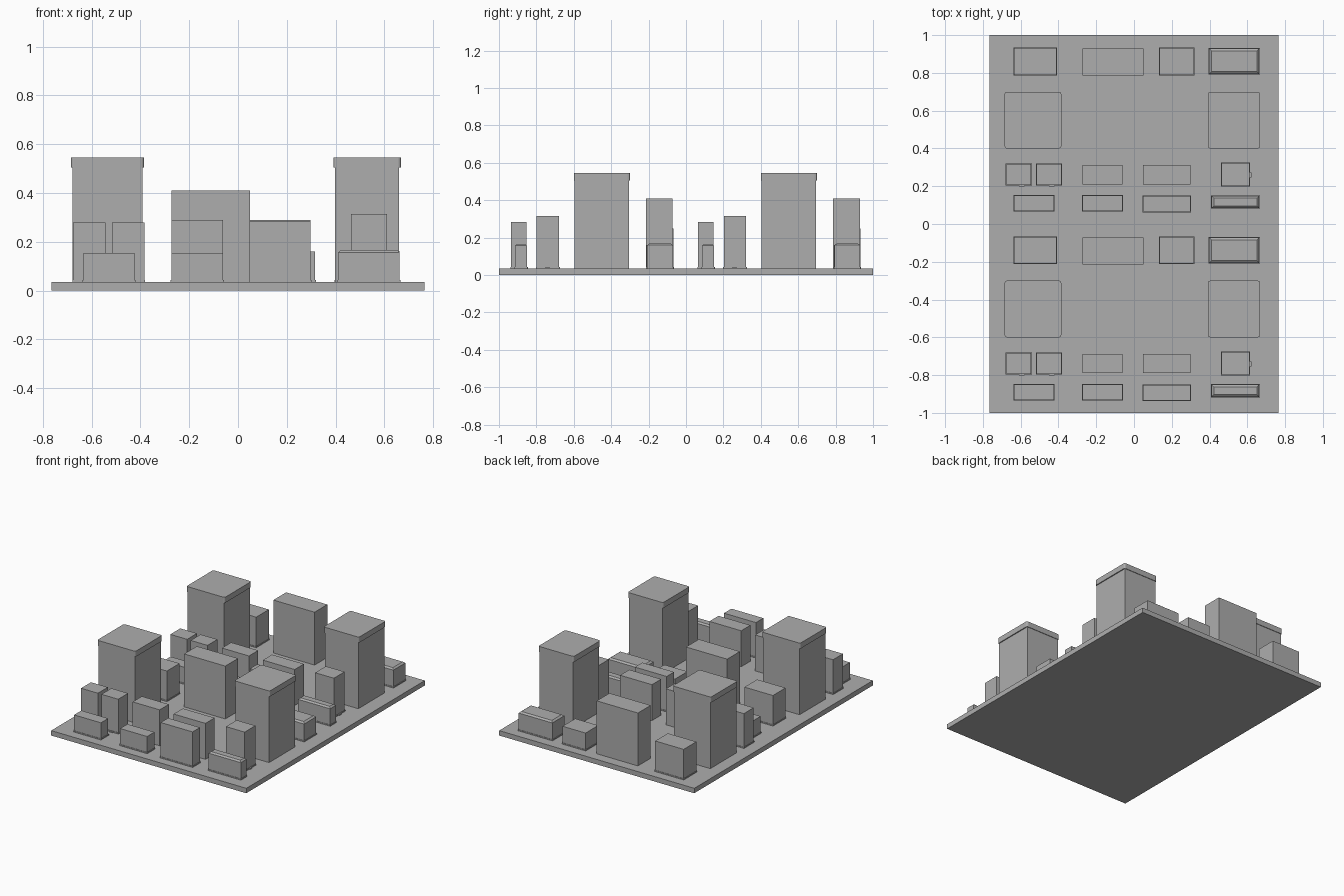
import bpy
import bmesh
from mathutils import Vector

if "Cube" in bpy.data.objects:
    bpy.data.objects.remove(bpy.data.objects["Cube"], do_unlink=True)

# One plain grey material
grey = bpy.data.materials.new("plain_grey")
grey.use_nodes = True
colour = (0.42, 0.42, 0.42, 1)
grey.diffuse_color = colour
grey.node_tree.nodes["Principled BSDF"].inputs["Base Color"].default_value = colour

GROUND = 0.035
BLOCK_SHIFT = 1.0


def box(name, x, y, z, roof_inset=0.0, corner=0.0):
    """Box from (min, max) ranges; roof_inset slopes the top, corner rounds upright edges."""
    bm = bmesh.new()
    bmesh.ops.create_cube(bm, size=1)
    for v in bm.verts:
        v.co = Vector([(r[0] + r[1]) / 2 + c * (r[1] - r[0]) for c, r in zip(v.co, (x, y, z))])
    if roof_inset:
        top = [f for f in bm.faces if f.normal.z > 0.9]
        bmesh.ops.inset_region(bm, faces=top, thickness=roof_inset)
        for v in top[0].verts:
            v.co.z += 0.01
    if corner:
        upright = [e for e in bm.edges
                   if abs(e.verts[0].co.z - e.verts[1].co.z) > 0.01]
        bmesh.ops.bevel(bm, geom=upright, offset=corner, segments=3,
                        profile=0.5, affect='EDGES')
    mesh = bpy.data.meshes.new(name)
    bm.to_mesh(mesh)
    bm.free()
    mesh.materials.append(grey)
    obj = bpy.data.objects.new(name, mesh)
    bpy.context.collection.objects.link(obj)
    return obj


def grow(r, d):
    return (r[0] - d, r[1] + d)


def building(name, x, y, height, roof=0.0, plinth=False):
    box(name, x, y, (GROUND, height), roof_inset=roof)
    if plinth:
        box(name + "_plinth", grow(x, 0.003), grow(y, 0.003), (GROUND, GROUND + 0.008))


def tower(name, x, y):
    box(name, x, y, (GROUND, 0.505))
    box(name + "_cap", grow(x, 0.007), grow(y, 0.004), (0.505, 0.545), corner=0.012)


def city_block(tag, dy):
    def span(a, b):
        return (a + dy, b + dy)

    left, mid, right, far = (-0.634, -0.424), (-0.273, -0.061), (0.048, 0.298), (0.411, 0.663)

    # Street row of low shops
    row = span(-0.931, -0.849)
    building(tag + "_shop_a", left, row, 0.155, plinth=True)
    building(tag + "_shop_b", mid, row, 0.155, plinth=True)
    building(tag + "_shop_c", right, span(-0.935, -0.852), 0.285, plinth=True)
    building(tag + "_shop_d", far, span(-0.915, -0.851), 0.157, roof=0.016, plinth=True)

    # Second row of houses
    row = span(-0.793, -0.682)
    for i, x in enumerate((-0.61, -0.45)):
        building(f"{tag}_house_{i}", (x - 0.066, x + 0.066), row, 0.28, plinth=True)
        box(f"{tag}_house_step_{i}", grow((x + 0.015, x + 0.015), 0.014),
            span(-0.802, -0.79), (GROUND, 0.043))
    building(tag + "_house_mid", mid, span(-0.79, -0.687), 0.29)
    building(tag + "_house_right", right, span(-0.79, -0.687), 0.29)
    building(tag + "_house_far", (0.464, 0.611), span(-0.798, -0.678), 0.315, plinth=True)
    box(tag + "_house_far_step", (0.607, 0.621), span(-0.755, -0.728), (GROUND, 0.043))

    # Pair of capped towers
    for side, x in (("right", (-0.678, -0.392)), ("left", (0.398, 0.661))):
        tower(f"{tag}_tower_{side}", x, span(-0.596, -0.304))

    # Rear row with the wide office
    row = span(-0.21, -0.068)
    building(tag + "_flats", (-0.634, -0.411), row, 0.25, plinth=True)
    building(tag + "_office", (-0.273, 0.05), span(-0.214, -0.071), 0.41)
    building(tag + "_depot", (0.135, 0.316), row, 0.16, plinth=True)
    building(tag + "_hall", (0.398, 0.663), span(-0.206, -0.071), 0.16, roof=0.018, plinth=True)


# Ground slab and the two repeated blocks
box("ground_slab", (-0.765, 0.765), (-1, 1), (0, GROUND))
city_block("front_block", 0.0)
city_block("rear_block", BLOCK_SHIFT)
